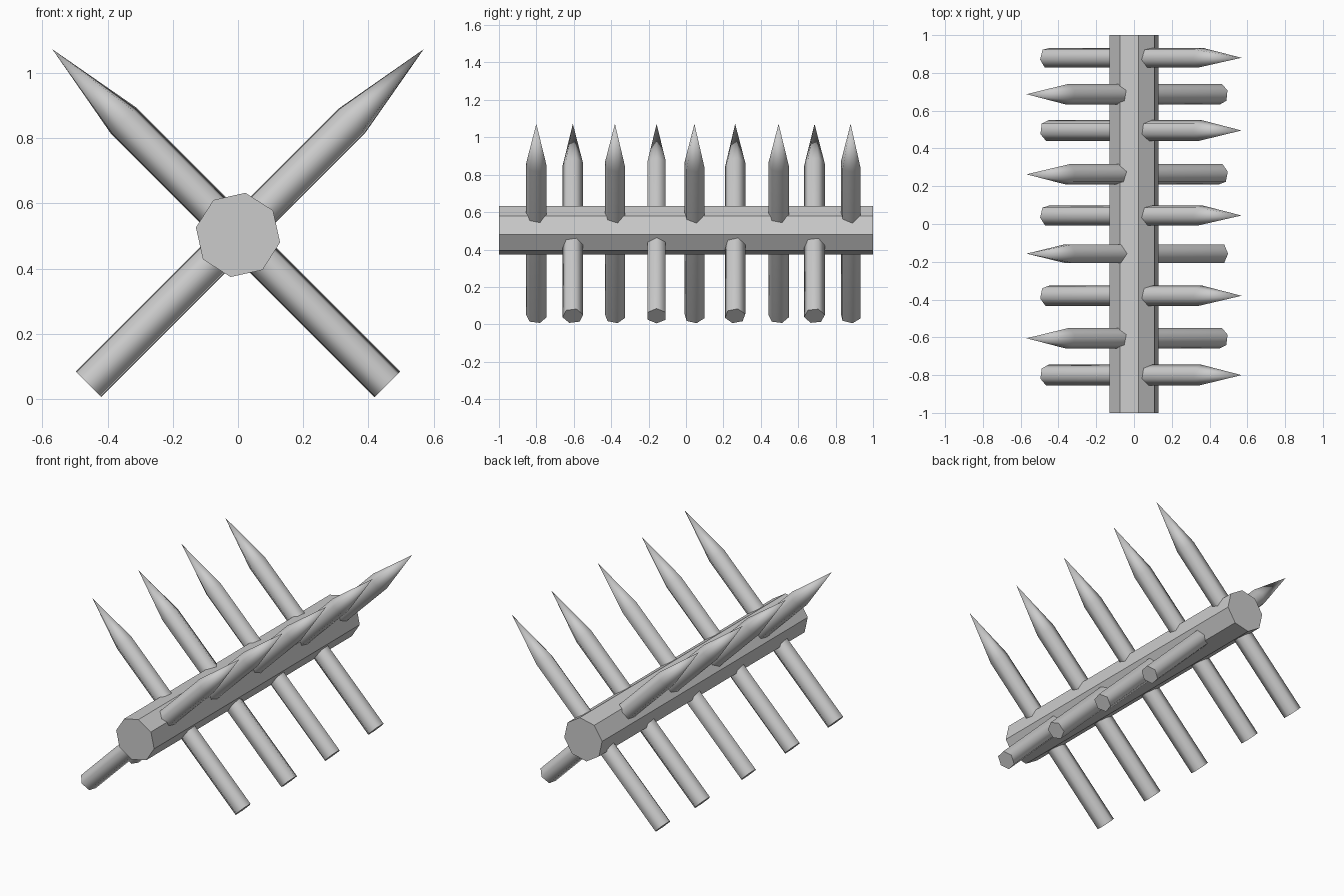
import bpy, bmesh
from math import radians, cos, sin
from mathutils import Matrix

if "Cube" in bpy.data.objects:
    bpy.data.objects.remove(bpy.data.objects["Cube"])

AXIS_Z = 0.503   # height of the log's centre line


def make_object(name, bm, smooth_angle=None):
    bmesh.ops.recalc_face_normals(bm, faces=bm.faces)
    mesh = bpy.data.meshes.new(name)
    bm.to_mesh(mesh)
    bm.free()
    ob = bpy.data.objects.new(name, mesh)
    bpy.context.collection.objects.link(ob)
    if smooth_angle:
        bpy.ops.object.select_all(action='DESELECT')
        ob.select_set(True)
        bpy.context.view_layer.objects.active = ob
        bpy.ops.object.shade_smooth_by_angle(angle=radians(smooth_angle))
    return ob


# Central log: flat-sided octagonal beam along y
bm = bmesh.new()
ring = [bm.verts.new((0.131 * cos(radians(80 + 45 * i)), -1.0,
                      AXIS_Z + 0.131 * sin(radians(80 + 45 * i)))) for i in range(8)]
face = bm.faces.new(ring)
end = bmesh.ops.extrude_face_region(bm, geom=[face], use_keep_orig=True)
bmesh.ops.translate(bm, vec=(0, 2, 0),
                    verts=[g for g in end['geom'] if isinstance(g, bmesh.types.BMVert)])
make_object("log", bm)


# Sharpened stake: six-sided shaft with a long point, leaning 45 degrees
def stake(name, y, side, spin):
    bm = bmesh.new()
    rings = [[bm.verts.new((0.056 * cos(radians(spin + 60 * i)),
                            0.056 * sin(radians(spin + 60 * i)), z)) for i in range(6)]
             for z in (-0.648, 0.495)]
    tip = bm.verts.new((0, 0, 0.805))
    bm.faces.new(rings[0])
    for i in range(6):
        j = (i + 1) % 6
        bm.faces.new((rings[0][i], rings[0][j], rings[1][j], rings[1][i]))
        bm.faces.new((rings[1][i], rings[1][j], tip))
    bm.transform(Matrix.Translation((0, y, AXIS_Z)) @ Matrix.Rotation(radians(45 * side), 4, 'Y'))
    make_object(name, bm, 65)


# Alternating stakes: (y position, turn about own axis)
right_leaning = [(-0.80, 20), (-0.38, 15), (0.045, 12), (0.495, 20), (0.88, 10)]
left_leaning = [(-0.605, 20), (-0.157, 0), (0.263, 15), (0.687, 22)]
for side, label, spots in ((1, "right", right_leaning), (-1, "left", left_leaning)):
    for n, (y, spin) in enumerate(spots, 1):
        stake(f"{label}_stake_{n}", y, side, spin)
